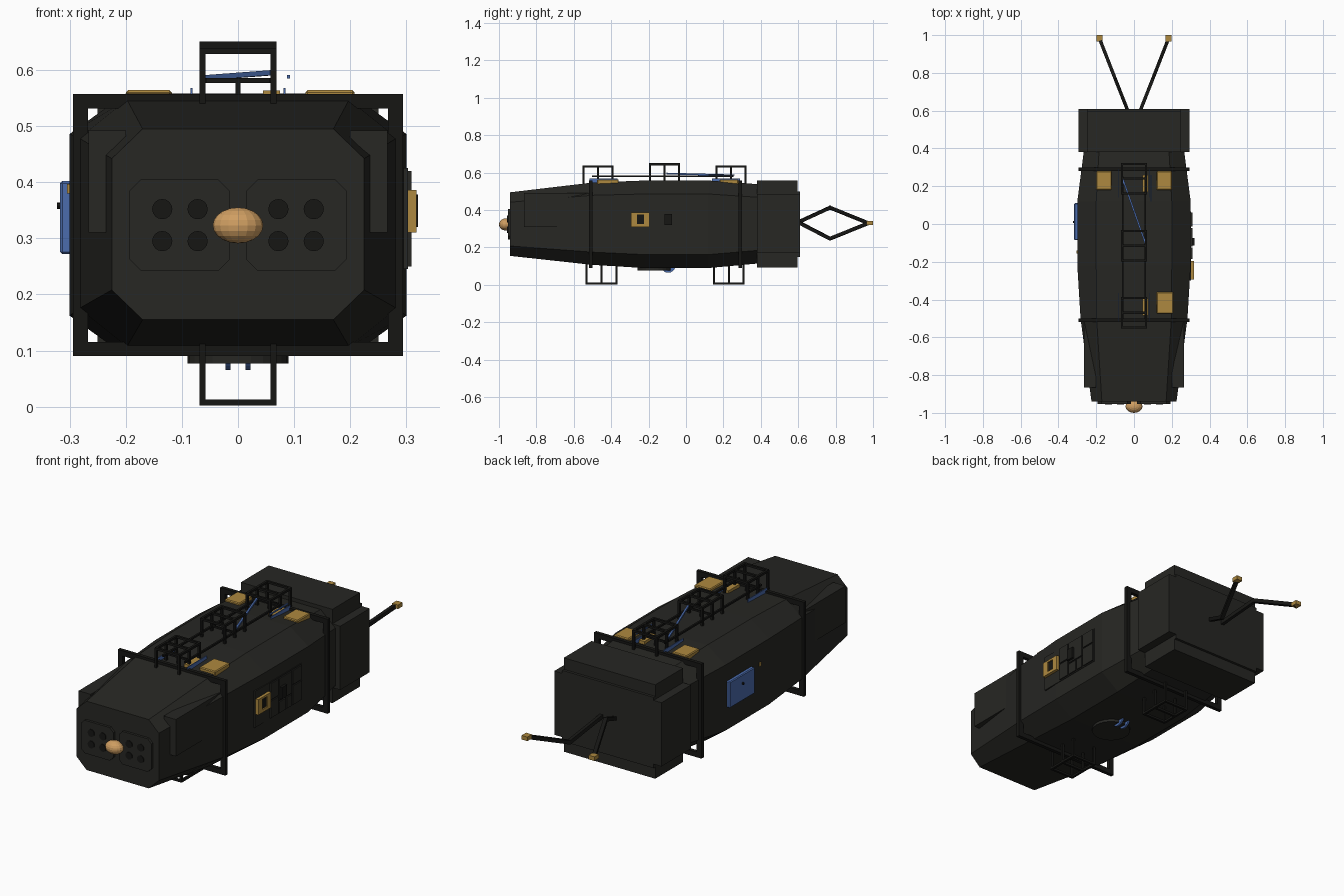
import bpy, bmesh
from math import pi
from mathutils import Vector

if "Cube" in bpy.data.objects:
    bpy.data.objects.remove(bpy.data.objects["Cube"])


def mat(name, rgb):
    m = bpy.data.materials.new(name)
    m.diffuse_color = (*rgb, 1)
    m.use_nodes = True
    m.node_tree.nodes["Principled BSDF"].inputs["Base Color"].default_value = m.diffuse_color
    return m


HULL = mat("hull_dark", (0.02, 0.02, 0.017))
BLACK = mat("black", (0.008, 0.008, 0.007))
GOLD = mat("gold", (0.42, 0.25, 0.05))
COPPER = mat("copper", (0.62, 0.34, 0.12))
BLUE = mat("blue", (0.07, 0.15, 0.42))


def finish(name, bm, m):
    bmesh.ops.recalc_face_normals(bm, faces=bm.faces)
    me = bpy.data.meshes.new(name)
    bm.to_mesh(me)
    bm.free()
    me.materials.append(m)
    ob = bpy.data.objects.new(name, me)
    bpy.context.collection.objects.link(ob)
    return ob


def add_box(bm, lo, hi):
    vs = bmesh.ops.create_cube(bm, size=1)["verts"]
    for v in vs:
        v.co = Vector([(a + b) / 2 + c * (b - a) for a, b, c in zip(lo, hi, v.co)])


def box(name, lo, hi, m=HULL, bevel=0):
    bm = bmesh.new()
    add_box(bm, lo, hi)
    if bevel:
        bmesh.ops.bevel(bm, geom=bm.edges[:], offset=bevel, segments=1, affect='EDGES')
    return finish(name, bm, m)


def add_bar(bm, a, b, w):
    a, b = Vector(a), Vector(b)
    d = b - a
    rot = d.to_track_quat('Z', 'Y')
    for v in bmesh.ops.create_cube(bm, size=1)["verts"]:
        v.co = (a + b) / 2 + rot @ Vector((v.co.x * w, v.co.y * w, v.co.z * (d.length + w * 0.6)))


def bars(name, pairs, w, m=BLACK):
    bm = bmesh.new()
    for a, b in pairs:
        add_bar(bm, a, b, w)
    return finish(name, bm, m)


def octagon(hw, zb, zt, cx, cz):
    return [(-hw + cx, zb), (hw - cx, zb), (hw, zb + cz), (hw, zt - cz),
            (hw - cx, zt), (-hw + cx, zt), (-hw, zt - cz), (-hw, zb + cz)]


def loft(name, sections, m=HULL):
    bm = bmesh.new()
    rings = [[bm.verts.new((x, y, z)) for x, z in pts] for y, pts in sections]
    for r, s in zip(rings, rings[1:]):
        for i in range(len(r)):
            j = (i + 1) % len(r)
            bm.faces.new((r[i], r[j], s[j], s[i]))
    bm.faces.new(rings[0])
    bm.faces.new(rings[-1])
    return finish(name, bm, m)


def disc(name, loc, r, depth, axis, m, seg=16):
    bpy.ops.mesh.primitive_cylinder_add(vertices=seg, radius=r, depth=depth, location=loc,
        rotation={'x': (0, pi / 2, 0), 'y': (pi / 2, 0, 0), 'z': (0, 0, 0)}[axis])
    ob = bpy.context.object
    ob.name = name
    ob.data.materials.append(m)
    return ob


# Faceted hull
loft("hull", [(-0.94, octagon(0.225, 0.155, 0.495, 0.055, 0.053)),
              (-0.50, octagon(0.283, 0.107, 0.547, 0.085, 0.068)),
              (-0.22, octagon(0.300, 0.090, 0.558, 0.10, 0.072)),
              (0.12, octagon(0.300, 0.090, 0.558, 0.10, 0.072)),
              (0.39, octagon(0.265, 0.115, 0.538, 0.08, 0.07))])

# Rear block with four outer slabs
box("rear_core", (-0.25, 0.38, 0.15), (0.25, 0.61, 0.50))
box("rear_top_slab", (-0.25, 0.38, 0.495), (0.25, 0.597, 0.557))
box("rear_bottom_slab", (-0.25, 0.38, 0.093), (0.25, 0.597, 0.155))
for s, n in ((-1, "left"), (1, "right")):
    xs = sorted((s * 0.24, s * 0.293))
    box(f"rear_{n}_slab", (xs[0], 0.38, 0.17), (xs[1], 0.61, 0.485))
    # Cheek panels at the nose
    xs = sorted((s * 0.20, s * 0.266))
    box(f"cheek_panel_{n}", (xs[0], -0.865, 0.31), (xs[1], -0.52, 0.492))
    # Nose plates with round ports
    px = s * 0.104
    loft(f"nose_plate_{n}", [(y, [(x + px, z) for x, z in octagon(0.089, 0.242, 0.405, 0.02, 0.02)])
                             for y in (-0.952, -0.93)])
    for x in (0.072, 0.135):
        for z in (0.295, 0.352):
            disc(f"nose_port_{n}", (s * x, -0.952, z), 0.018, 0.008, 'y', BLACK)

# Nose bulb
bpy.ops.mesh.primitive_uv_sphere_add(segments=16, ring_count=10, location=(0, -0.965, 0.323))
bulb = bpy.context.object
bulb.name = "nose_bulb"
bulb.scale = (0.045, 0.035, 0.032)
bulb.data.materials.append(COPPER)

# Square hoops round the hull
for y in (-0.51, 0.29):
    bm = bmesh.new()
    for s in (-1, 1):
        x0, x1 = sorted((s * 0.267, s * 0.294))
        add_box(bm, (x0, y - 0.009, 0.09), (x1, y + 0.009, 0.557))
        z0, z1 = sorted((0.3235 + s * 0.208, 0.3235 + s * 0.2335))
        add_box(bm, (-0.268, y - 0.009, z0), (0.268, y + 0.009, z1))
    finish("hull_hoop", bm, BLACK)


# Cage frames above and below
def cage(name, y0, y1, z_root, z_end):
    ys = (y0, (y0 + y1) / 2, y1)
    pairs = []
    for y in ys:
        pairs += [((s * 0.063, y, z_root), (s * 0.063, y, z_end)) for s in (-1, 1)]
        pairs.append(((-0.063, y, z_end), (0.063, y, z_end)))
    pairs += [((s * 0.063, y0, z_end), (s * 0.063, y1, z_end)) for s in (-1, 1)]
    bars(name, pairs, 0.011)


for y0, y1, z in ((-0.548, -0.392, 0.634), (-0.193, -0.037, 0.645), (0.162, 0.318, 0.634)):
    cage("top_cage", y0, y1, 0.53, z)
for y0, y1 in ((-0.533, -0.372), (0.15, 0.308)):
    cage("bottom_cage", y0, y1, 0.12, 0.0075)

# Ladder rail linking the top cages
ladder = [((s * 0.06, -0.50, 0.581), (s * 0.06, 0.25, 0.581)) for s in (-1, 1)]
for y in (-0.47, -0.115, 0.24):
    ladder += [((-0.06, y, 0.581), (0.06, y, 0.581)), ((0, y, 0.545), (0, y, 0.581))]
bars("ladder_rail", ladder, 0.009)
bars("blue_strut", [((-0.06, 0.24, 0.586), (0.06, -0.10, 0.595))], 0.009, BLUE)

# Gold deck pads
for x0, x1, y0, y1 in ((-0.2, -0.118, 0.18, 0.28), (0.12, 0.20, 0.18, 0.28), (0.12, 0.208, -0.475, -0.36)):
    box("deck_pad", (x0, y0, 0.535), (x1, y1, 0.564), GOLD, 0.004)
for y in (0.215, -0.44):
    box("deck_pad_small", (0.045, y - 0.045, 0.54), (0.075, y + 0.045, 0.563), GOLD)
    box("deck_fin_right", (0.081, y - 0.075, 0.535), (0.085, y + 0.075, 0.568), BLUE)
    box("deck_fin_left", (-0.085, y - 0.075, 0.535), (-0.081, y + 0.075, 0.568), BLUE)
box("deck_marker", (0.087, 0.12, 0.585), (0.093, 0.26, 0.591), BLUE)

# Right side: gold bracket and equipment tiles
box("bracket_plate", (0.29, -0.30, 0.245), (0.303, 0.065, 0.425))
bracket = bmesh.new()
for y0, y1, z0, z1 in ((-0.295, -0.262, 0.31, 0.386), (-0.224, -0.195, 0.31, 0.386),
                       (-0.263, -0.223, 0.31, 0.325), (-0.263, -0.223, 0.376, 0.386)):
    add_box(bracket, (0.295, y0, z0), (0.318, y1, z1))
finish("side_bracket", bracket, GOLD)
box("bracket_core", (0.295, -0.262, 0.325), (0.312, -0.224, 0.376), BLACK)
for y0, y1, z0, z1 in ((-0.185, -0.125, 0.34, 0.42), (-0.185, -0.125, 0.25, 0.333),
                       (-0.118, -0.02, 0.312, 0.42), (-0.118, -0.065, 0.25, 0.305),
                       (-0.058, -0.02, 0.25, 0.305), (-0.012, 0.06, 0.35, 0.42),
                       (-0.012, 0.06, 0.25, 0.343)):
    box("side_tile", (0.295, y0, z0), (0.309, y1, z1))
box("side_switch", (0.30, -0.115, 0.32), (0.321, -0.075, 0.378), BLACK)

# Left side: blue box, knob and small lamp
box("side_box", (-0.317, -0.085, 0.272), (-0.28, 0.11, 0.402), BLUE, 0.004)
disc("side_box_knob", (-0.318, 0.01, 0.358), 0.006, 0.01, 'x', BLACK, 8)
box("side_lamp", (-0.305, -0.155, 0.38), (-0.295, -0.14, 0.397), GOLD)

# Belly turret
disc("belly_disc", (0, -0.17, 0.09), 0.09, 0.026, 'z', HULL, 24)
for s in (-1, 1):
    disc("belly_wheel", (s * 0.018, -0.095, 0.105), 0.04, 0.009, 'x', BLUE, 20)

# Bent rear arms with gold tips: the left bends up, the right bends down
for s, zk, n in ((-1, 0.413, "left"), (1, 0.247, "right")):
    base, knee, tip = (s * 0.033, 0.60, 0.335), (s * 0.1, 0.77, zk), (s * 0.18, 0.975, 0.33)
    bars(f"rear_arm_{n}", [(base, knee), (knee, tip)], 0.018)
    box(f"arm_tip_{n}", (s * 0.183 - 0.016, 0.965, 0.321), (s * 0.183 + 0.016, 1.0, 0.341), GOLD)
